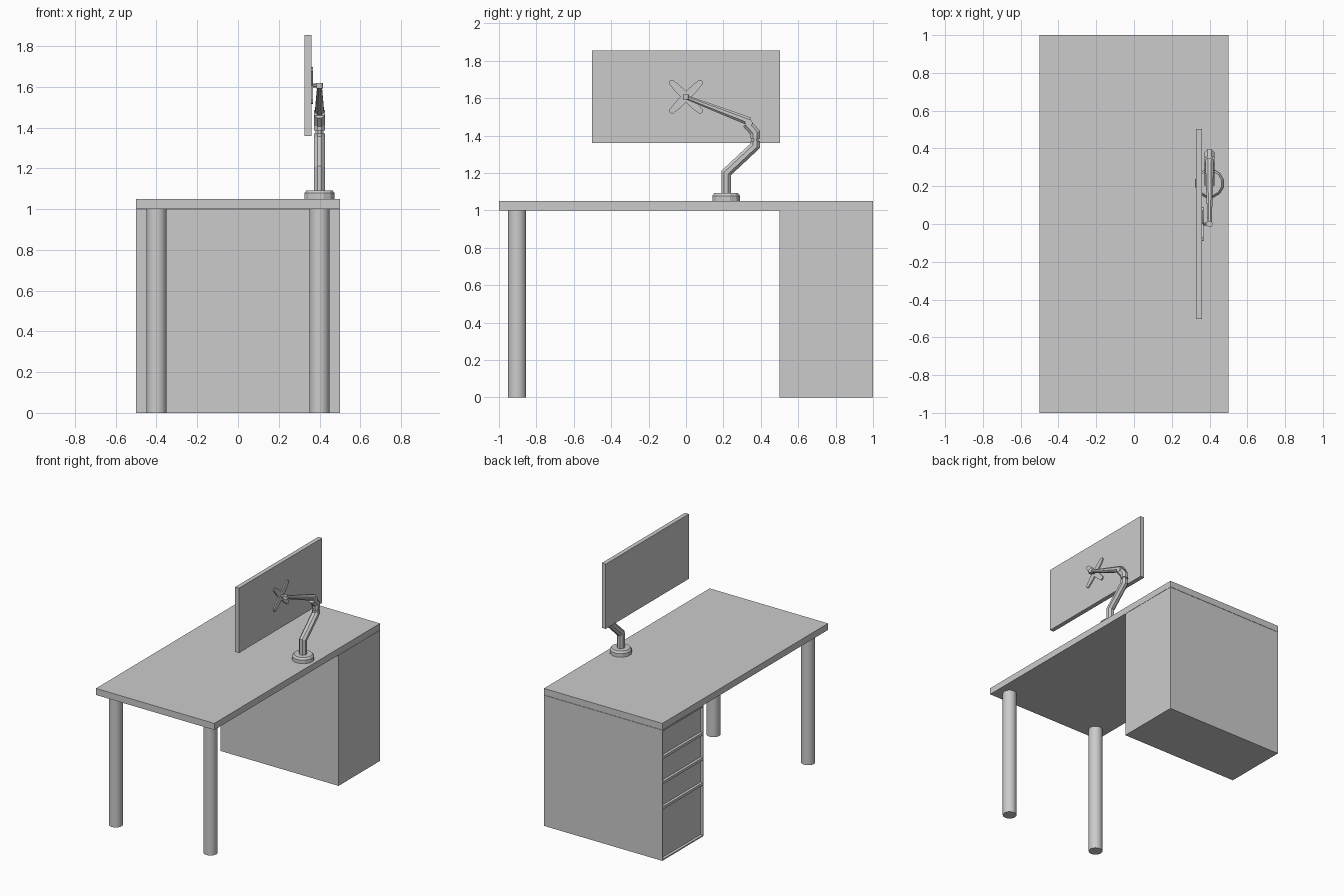
import bpy, bmesh
from math import sin, cos, pi, radians
from mathutils import Vector

if "Cube" in bpy.data.objects:
    bpy.data.objects.remove(bpy.data.objects["Cube"])


def finish(name, bm, smooth=False):
    bmesh.ops.recalc_face_normals(bm, faces=bm.faces)
    me = bpy.data.meshes.new(name)
    bm.to_mesh(me)
    bm.free()
    ob = bpy.data.objects.new(name, me)
    bpy.context.collection.objects.link(ob)
    if smooth:
        bpy.ops.object.select_all(action='DESELECT')
        ob.select_set(True)
        bpy.context.view_layer.objects.active = ob
        bpy.ops.object.shade_smooth_by_angle(angle=radians(30))
    return ob


def box(name, lo, hi):
    bm = bmesh.new()
    bmesh.ops.create_cube(bm, size=1)
    for v in bm.verts:
        v.co = Vector([(l + h) / 2 + c * (h - l) for l, h, c in zip(lo, hi, v.co)])
    return finish(name, bm)


def tube(name, path, radii, sides=8, side_axis=(1, 0, 0), smooth=False):
    """Sweep a polygon along a path lying in the plane normal to side_axis."""
    bm = bmesh.new()
    pts = [Vector(p) for p in path]
    axis = Vector(side_axis)
    rings = []
    for i, p in enumerate(pts):
        a = (p - pts[max(i - 1, 0)]).normalized()
        b = (pts[min(i + 1, len(pts) - 1)] - p).normalized()
        t = (a + b).normalized()
        up = axis.cross(t)
        ref = b if b.length else a
        stretch = 1 / max(t.dot(ref), 0.5)
        rings.append([bm.verts.new(p + radii[i] * (cos(w) * axis + sin(w) * stretch * up))
                      for w in [2 * pi * (k + 0.5) / sides for k in range(sides)]])
    for r, s in zip(rings, rings[1:]):
        for k in range(sides):
            n = (k + 1) % sides
            bm.faces.new((r[k], r[n], s[n], s[k]))
    bm.faces.new(rings[0])
    bm.faces.new(rings[-1])
    return finish(name, bm, smooth)


# Desk top and round legs
box("desk_top", (-0.5, -1, 1.0), (0.5, 1, 1.05))
for side, x in (("left", -0.4), ("right", 0.4)):
    tube(side + "_leg", [(x, -0.903, 0), (x, -0.903, 1.0)], [0.049] * 2, 32, smooth=True)

# Drawer cabinet: the -x side is split into four drawers, each inset and recessed
box_ob = box("drawer_cabinet", (-0.5, 0.5, 0), (0.5, 1, 0.998))
bm = bmesh.new()
bm.from_mesh(box_ob.data)
for z in (0.40, 0.592, 0.784):
    bmesh.ops.bisect_plane(bm, geom=bm.verts[:] + bm.edges[:] + bm.faces[:],
                           plane_co=(0, 0, z), plane_no=(0, 0, 1))
bm.normal_update()
fronts = [f for f in bm.faces if f.normal.x < -0.9]
bmesh.ops.inset_individual(bm, faces=fronts, thickness=0.014)
bmesh.ops.inset_individual(bm, faces=fronts, thickness=0.0005, depth=-0.02)
bm.to_mesh(box_ob.data)
bm.free()

# Monitor panel
box("monitor", (0.327, -0.502, 1.36), (0.36, 0.502, 1.855))

# Four-armed mounting bracket on the back of the monitor
bm = bmesh.new()
outline = []
for k in range(4):
    a = pi / 2 * k
    for r, w in ((0.03, 0), (0.075, 30), (0.115, 38), (0.122, 45), (0.115, 52), (0.075, 60)):
        w = a + radians(w)
        outline.append(bm.verts.new((0.36, r * cos(w), 1.607 + r * sin(w))))
face = bm.faces.new(outline)
ext = bmesh.ops.extrude_face_region(bm, geom=[face])
for v in ext["geom"]:
    if isinstance(v, bmesh.types.BMVert):
        v.co.x += 0.009
finish("mount_bracket", bm)

# Arm base with chamfered rim
X, Y = 0.4, 0.215
tube("arm_base", [(X, Y, z) for z in (1.05, 1.078, 1.092)], [0.077, 0.077, 0.066], 12)

# Lower arm, neck, elbow and tapered upper arm
tube("lower_arm", [(X, Y, 1.09), (X, Y, 1.2), (X, 0.37, 1.345), (X, 0.37, 1.372)], [0.028] * 4)
tube("elbow_neck", [(X, 0.37, 1.365), (X, 0.37, 1.39)], [0.02] * 2)
tube("elbow", [(X, 0.37, 1.385), (X, 0.37, 1.415), (X, 0.325, 1.465)], [0.028] * 3)
tube("elbow_pin", [(X - 0.027, 0.335, 1.467), (X + 0.027, 0.335, 1.467)], [0.02] * 2, 12, (0, 1, 0))
tube("upper_arm", [(X, 0.34, 1.475), (X, 0.24, 1.513), (X, 0.0, 1.605)], [0.024, 0.021, 0.012])

# Tip joint and link to the bracket
tube("tip_joint", [(X, 0, 1.592), (X, 0, 1.62)], [0.017] * 2, 12)
tube("bracket_link", [(0.365, 0, 1.607), (X, 0, 1.607)], [0.01] * 2, 8, (0, 1, 0))
